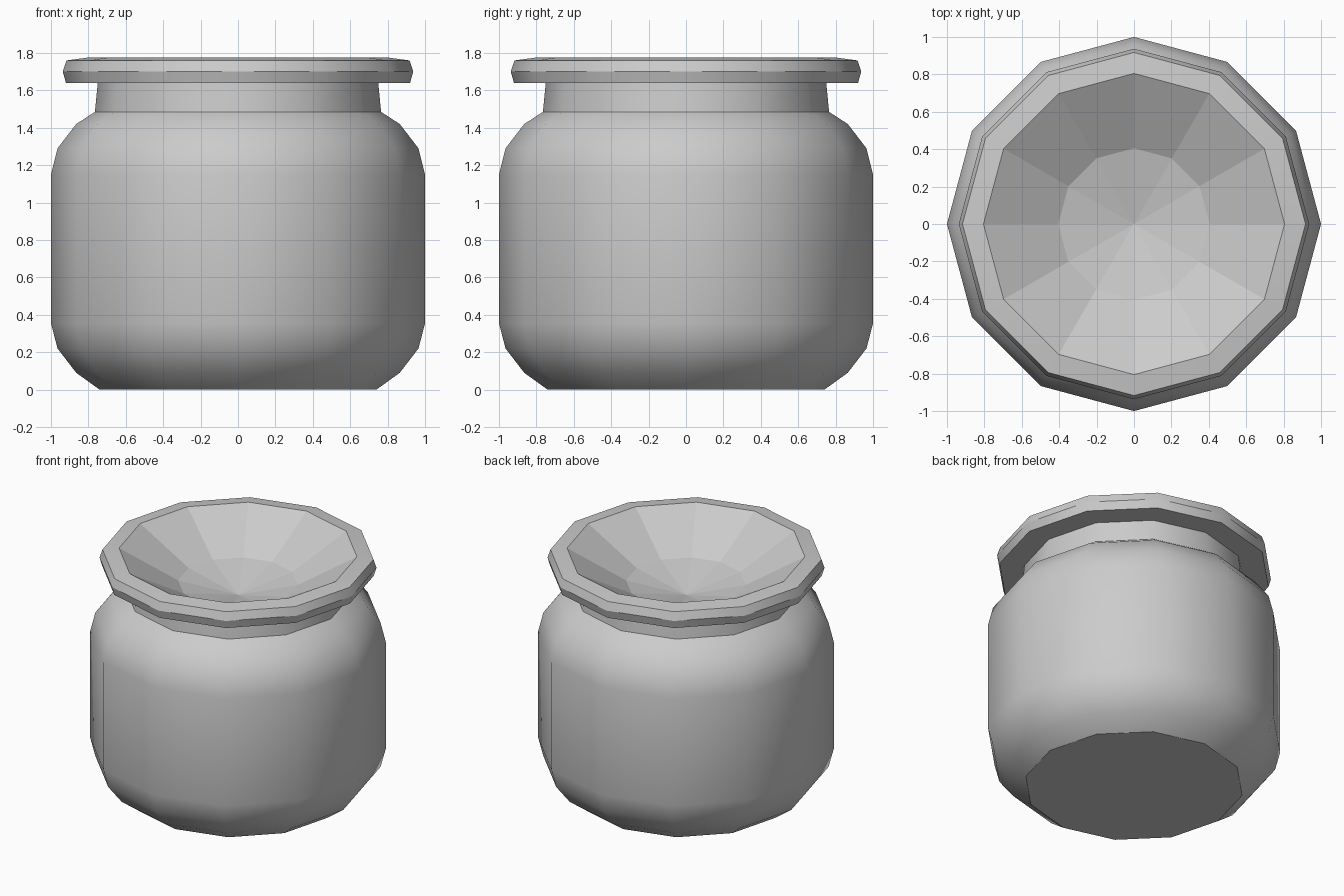
import bpy, bmesh, math

if "Cube" in bpy.data.objects:
    bpy.data.objects.remove(bpy.data.objects["Cube"])

SIDES = 12


def lathe(name, profile, smooth=True):
    """Spin an (r, z) profile, listed along the outer surface, into 12 sides."""
    bm = bmesh.new()
    rings = []
    for r, z in profile:
        if r == 0:
            rings.append([bm.verts.new((0, 0, z))] * SIDES)
        else:
            rings.append([bm.verts.new((r * math.cos(2 * math.pi * i / SIDES),
                                        r * math.sin(2 * math.pi * i / SIDES), z))
                          for i in range(SIDES)])
    for low, high in zip(rings, rings[1:]):
        for i in range(SIDES):
            j = (i + 1) % SIDES
            corners = [low[i], low[j], high[j], high[i]]
            bm.faces.new(list(dict.fromkeys(corners)))
    mesh = bpy.data.meshes.new(name)
    bm.to_mesh(mesh)
    bm.free()
    obj = bpy.data.objects.new(name, mesh)
    bpy.context.collection.objects.link(obj)
    if smooth:
        bpy.ops.object.select_all(action='DESELECT')
        obj.select_set(True)
        bpy.context.view_layer.objects.active = obj
        bpy.ops.object.shade_smooth_by_angle(angle=math.radians(33))
    return obj


# Rounded pot body with flat base
lathe("pot_body", [(0, 0), (0.74, 0), (0.865, 0.09), (0.965, 0.22), (1, 0.355),
                   (1, 1.15), (0.965, 1.29), (0.865, 1.42), (0.765, 1.485)])

# Short tapered neck
lathe("neck", [(0.765, 1.485), (0.75, 1.64)])

# Overhanging rim
lathe("rim", [(0.75, 1.64), (0.92, 1.64), (0.937, 1.70), (0.917, 1.76), (0.805, 1.775)])

# Shallow faceted bowl closing the mouth
lathe("bowl", [(0.805, 1.775), (0.405, 1.55), (0, 1.46)], smooth=False)
